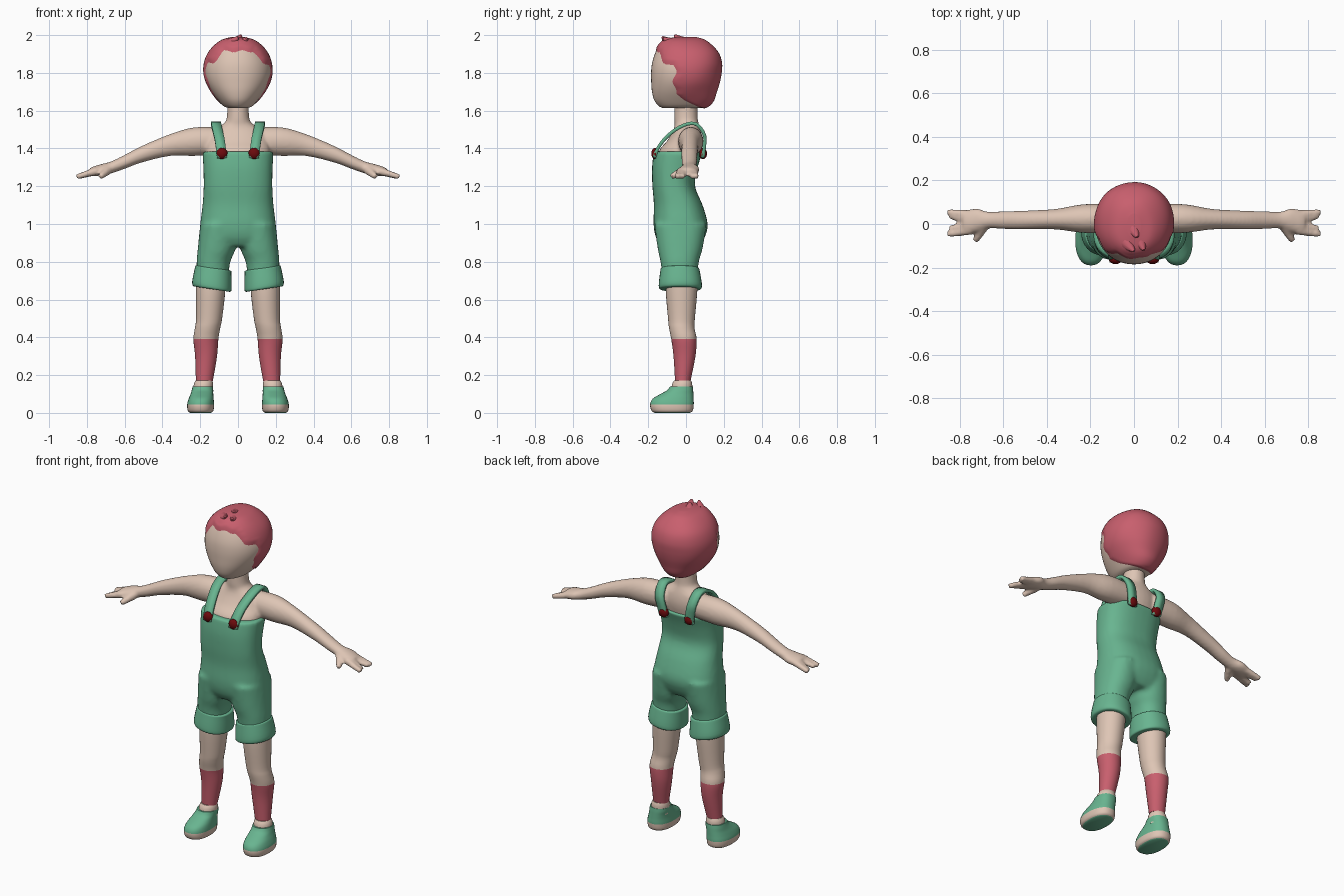
import bpy, bmesh, math
from mathutils import Vector, Matrix

if "Cube" in bpy.data.objects:
    bpy.data.objects.remove(bpy.data.objects["Cube"])


def material(name, rgb):
    m = bpy.data.materials.new(name)
    m.diffuse_color = (*rgb, 1)
    m.use_nodes = True
    m.node_tree.nodes["Principled BSDF"].inputs["Base Color"].default_value = m.diffuse_color
    return m


SKIN = material("skin", (0.73, 0.56, 0.46))
GREEN = material("green cloth", (0.14, 0.46, 0.28))
RED = material("rose red", (0.58, 0.115, 0.155))
DARK = material("dark red", (0.15, 0.003, 0.004))


def smooth_rings(rings, sub):
    # Catmull-Rom interpolation between profile rings
    out = []
    for i in range(len(rings) - 1):
        p = [rings[max(i - 1, 0)], rings[i], rings[i + 1], rings[min(i + 2, len(rings) - 1)]]
        for k in range(sub):
            t = k / sub
            out.append([0.5 * (2 * b + (c - a) * t + (2 * a - 5 * b + 4 * c - d) * t * t
                               + (3 * b - a - 3 * c + d) * t ** 3) for a, b, c, d in zip(*p)])
    out.append(list(rings[-1]))
    return out


def loft(bm, rings, axis='z', side=1, n=32, power=2.0, sub=4, tilt=0.0):
    # ring = (position on axis, centre a, radius a, min b, max b)
    loops = []
    for t, a, ra, b0, b1 in smooth_rings(rings, sub):
        loop = []
        for i in range(n):
            th = 2 * math.pi * i / n
            c, s = math.cos(th), math.sin(th)
            u = a + ra * math.copysign(abs(c) ** (2 / power), c)
            v = (b0 + b1) / 2 + (b1 - b0) / 2 * math.copysign(abs(s) ** (2 / power), s)
            co = (u, v, t + tilt * (u - a)) if axis == 'z' else (t, u, v)
            loop.append(bm.verts.new((co[0] * side, co[1], co[2])))
        loops.append(loop)
    for p, q in zip(loops, loops[1:]):
        for i in range(n):
            bm.faces.new((p[i], p[(i + 1) % n], q[(i + 1) % n], q[i]))
    bm.faces.new(loops[0])
    bm.faces.new(loops[-1])


def finish(bm, name, mats, rule=None, angle=50):
    bmesh.ops.recalc_face_normals(bm, faces=bm.faces)
    for f in bm.faces:
        f.smooth = True
        if rule:
            f.material_index = rule(f)
    me = bpy.data.meshes.new(name)
    bm.to_mesh(me)
    bm.free()
    for m in mats:
        me.materials.append(m)
    me.set_sharp_from_angle(angle=math.radians(angle))
    ob = bpy.data.objects.new(name, me)
    bpy.context.collection.objects.link(ob)
    return ob


def fuse(ob, voxel, iterations):
    # merge overlapping volumes into one soft skin
    r = ob.modifiers.new("fuse", 'REMESH')
    r.mode, r.voxel_size, r.use_smooth_shade = 'VOXEL', voxel, True
    s = ob.modifiers.new("soften", 'SMOOTH')
    s.factor, s.iterations = 0.5, iterations


def cone(bm, start, end, r1, r2):
    d = Vector(end) - Vector(start)
    m = Matrix.Translation((Vector(start) + Vector(end)) / 2) @ d.to_track_quat('Z', 'Y').to_matrix().to_4x4()
    bmesh.ops.create_cone(bm, cap_ends=True, segments=12, radius1=r1, radius2=r2, depth=d.length, matrix=m)


# Upper body: chest, neck, arms and hands
bm = bmesh.new()
loft(bm, [(1.28, 0, .16, -.14, .045), (1.38, 0, .17, -.145, .075), (1.44, 0, .16, -.10, .085),
          (1.49, 0, .14, -.07, .08), (1.525, 0, .085, -.06, .07), (1.56, 0, .06, -.062, .062),
          (1.68, 0, .056, -.06, .06)])
for s in (1, -1):
    loft(bm, [(.08, .025, .065, 1.37, 1.51), (.23, .025, .066, 1.36, 1.512), (.36, .022, .047, 1.36, 1.476),
              (.51, .018, .043, 1.325, 1.413), (.60, .018, .041, 1.292, 1.366), (.67, .018, .038, 1.268, 1.332),
              (.72, .018, .054, 1.258, 1.318), (.765, .008, .056, 1.252, 1.305), (.785, .006, .05, 1.255, 1.295)],
         axis='x', side=s, n=24)
    for y0, y1, x1 in ((.042, .055, .855), (.018, .036, .845), (-.008, -.02, .845), (-.03, -.047, .855)):
        cone(bm, (s * .75, y0, 1.28), (s * x1, y1, 1.25), .021, .014)
    cone(bm, (s * .69, -.01, 1.285), (s * .728, -.078, 1.25), .026, .015)
fuse(finish(bm, "upper_body", [SKIN]), 0.009, 4)

# Overalls: trunk and trouser legs
bm = bmesh.new()
loft(bm, [(.88, 0, .17, -.13, .07), (.93, 0, .2, -.16, .10), (1.0, 0, .2, -.172, .115), (1.1, 0, .188, -.17, .088),
          (1.2, 0, .182, -.178, .048), (1.3, 0, .184, -.18, .062), (1.385, 0, .188, -.17, .09)], power=2.4)
for s in (1, -1):
    loft(bm, [(.72, .135, .085, -.125, .06), (.8, .13, .089, -.135, .068), (.87, .113, .1, -.15, .088),
              (1.0, .1, .1, -.168, .11)], side=s, power=2.2)
fuse(finish(bm, "overalls", [GREEN]), 0.012, 5)

for s, tag in ((1, "left"), (-1, "right")):
    # Rolled trouser cuff
    bm = bmesh.new()
    loft(bm, [(.655, .138, .092, -.13, .07), (.66, .138, .102, -.142, .082), (.685, .138, .104, -.144, .084),
              (.75, .132, .097, -.136, .073), (.765, .13, .094, -.132, .068), (.768, .13, .08, -.115, .055)],
         side=s, power=2.2, sub=3, tilt=0.15)
    finish(bm, tag + "_cuff", [GREEN])

    # Leg with sock
    bm = bmesh.new()
    loft(bm, [(.74, .145, .077, -.1, .06), (.65, .145, .078, -.107, .06), (.5, .153, .069, -.095, .047),
              (.45, .161, .067, -.09, .045), (.39, .17, .066, -.078, .056), (.3, .169, .058, -.066, .05),
              (.17, .178, .045, -.058, .024)], side=s)
    finish(bm, tag + "_leg", [SKIN, RED], lambda f: int(f.calc_center_median().z < .39))

    # Ankle
    bm = bmesh.new()
    loft(bm, [(.1, .185, .052, -.08, .033), (.15, .183, .051, -.074, .033), (.172, .18, .044, -.062, .027)], side=s)
    finish(bm, tag + "_ankle", [SKIN])

    # Shoe with pale sole band and green underside
    bm = bmesh.new()
    loft(bm, [(0, .198, .055, -.165, .02), (.012, .198, .068, -.183, .036), (.045, .198, .071, -.19, .041),
              (.075, .195, .066, -.176, .04), (.1, .191, .06, -.135, .039), (.12, .188, .057, -.1, .038),
              (.14, .186, .054, -.085, .036)], side=s, power=2.3)
    finish(bm, tag + "_shoe", [GREEN, SKIN],
           lambda f: int(.003 < f.calc_center_median().z < .043 and f.normal.z > -.9))

    # Shoulder strap ribbon
    bm = bmesh.new()
    path = [(1.35, .085, -.168), (1.395, .09, -.152), (1.45, .098, -.113), (1.5, .11, -.055), (1.53, .116, .01),
            (1.525, .116, .06), (1.47, .108, .098), (1.41, .095, .097), (1.35, .085, .088)]
    pts = [[bm.verts.new((s * (x + w), y, z)) for w in (-.026, .026)] for z, x, y in smooth_rings(path, 3)]
    for p, q in zip(pts, pts[1:]):
        bm.faces.new((p[0], p[1], q[1], q[0]))
    strap = finish(bm, tag + "_strap", [GREEN])
    thick = strap.modifiers.new("thickness", 'SOLIDIFY')
    thick.thickness, thick.offset = .018, 0

    # Buttons front and back
    bm = bmesh.new()
    for y in (-.163, .09):
        m = Matrix.Translation((s * .085, y, 1.373)) @ Matrix.Diagonal((1, .7, 1, 1))
        bmesh.ops.create_uvsphere(bm, u_segments=16, v_segments=10, radius=.03, matrix=m)
    finish(bm, tag + "_buttons", [DARK])

# Head
HEAD = [(1.615, 0, .055, -.125, .08), (1.625, 0, .078, -.145, .115), (1.655, 0, .105, -.168, .143),
        (1.70, 0, .138, -.18, .158), (1.75, 0, .165, -.184, .173), (1.80, 0, .177, -.185, .182),
        (1.85, 0, .174, -.18, .184), (1.90, 0, .156, -.165, .17), (1.94, 0, .125, -.145, .138),
        (1.97, 0, .082, -.115, .095), (1.983, 0, .03, -.06, .045)]
bm = bmesh.new()
loft(bm, HEAD, n=48, power=2.1, sub=4)
finish(bm, "head", [SKIN])

# Hair: a head shell that rises outside the hairline and sinks inside the face
bm = bmesh.new()
loft(bm, HEAD, n=72, power=2.1, sub=8)
centre = Vector((0, 0, 1.79))
for v in bm.verts:
    x, y, z = v.co
    brow = 1.915 - .065 * min(max((abs(x) - .08) / .05, 0), 1) + .006 * math.sin(70 * x)
    temple = -.06 + 1.8 * max(0, 1.69 - z) + .01 * math.sin(60 * z)
    f = max(z - brow, y - temple)
    bump = .008 * math.sin(28 * x + 9 * z) * math.sin(24 * y - 14 * z) if f > .03 else 0
    v.co = centre + (v.co - centre) * (1 + min(max(f * 1.6, -.08), .035) + bump)
for a, b in (((-.03, -.09, 1.955), (.0, -.125, 1.99)), ((.03, -.08, 1.955), (.045, -.12, 1.985)),
             ((0, -.03, 1.965), (.015, -.06, 2.0))):
    cone(bm, a, b, .035, .006)
finish(bm, "hair", [RED])
